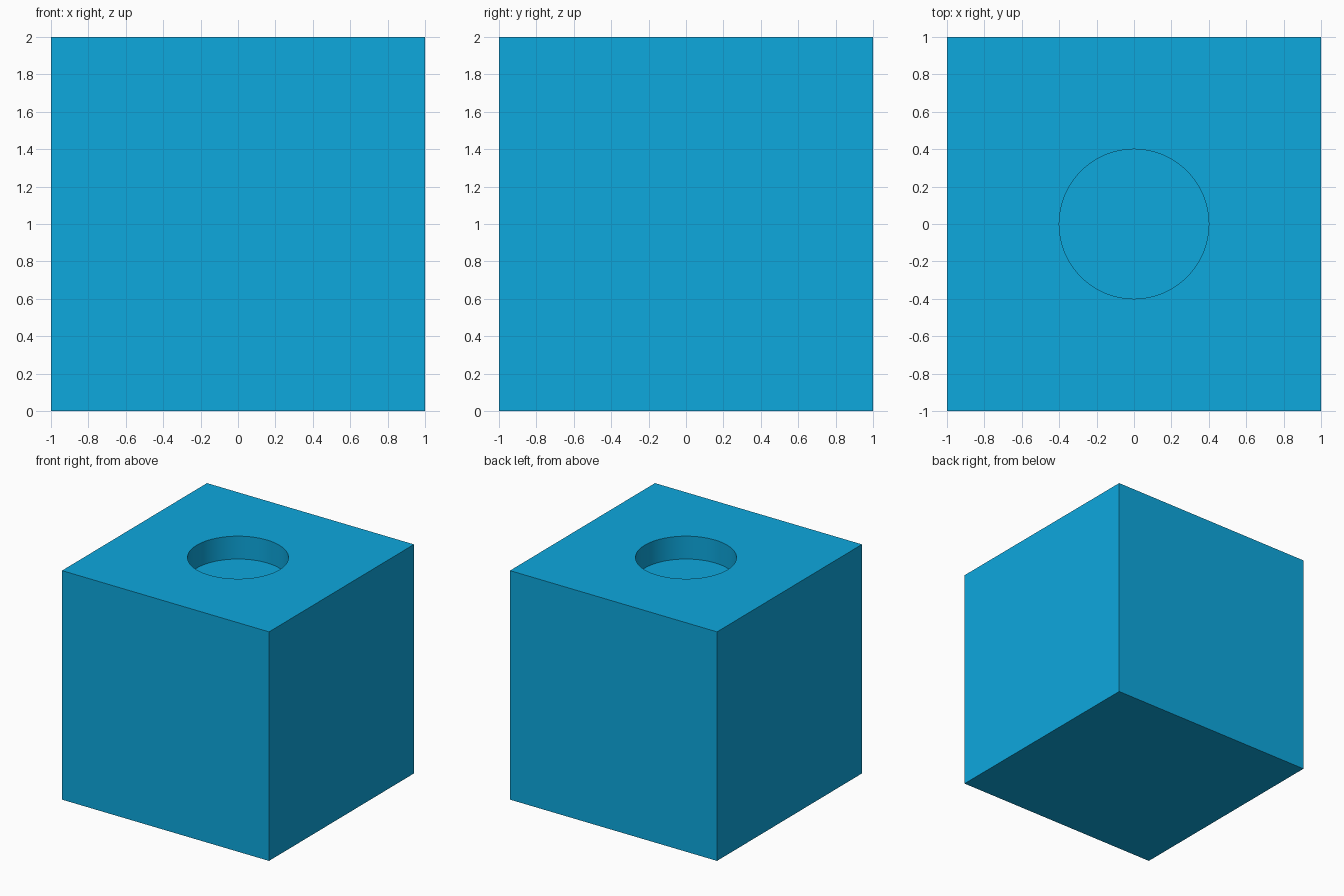
import bpy, math

if "Cube" in bpy.data.objects:
    bpy.data.objects.remove(bpy.data.objects["Cube"])

# Solid cube body standing on the ground
bpy.ops.mesh.primitive_cube_add(size=2, location=(0, 0, 1))
block = bpy.context.object
block.name = "block"

# Cutter for the shallow round recess in the top
RADIUS, DEPTH = 0.4, 0.2
bpy.ops.mesh.primitive_cylinder_add(vertices=64, radius=RADIUS, depth=2 * DEPTH,
                                    location=(0, 0, 2))
cutter = bpy.context.object
cutter.name = "recess_cutter"
cutter.hide_render = True
cutter.display_type = 'WIRE'

# Cut the recess
cut = block.modifiers.new("recess", 'BOOLEAN')
cut.operation = 'DIFFERENCE'
cut.solver = 'EXACT'
cut.object = cutter
bpy.context.view_layer.objects.active = block
cutter.select_set(False)
block.select_set(True)
bpy.ops.object.modifier_apply(modifier=cut.name)
bpy.data.objects.remove(cutter)

# Smooth recess wall, sharp edges elsewhere
bpy.ops.object.shade_smooth_by_angle(angle=math.radians(30))

# Blue finish
blue = bpy.data.materials.new("blue")
blue.diffuse_color = (0.004, 0.392, 0.73, 1)
blue.use_nodes = True
blue.node_tree.nodes["Principled BSDF"].inputs["Base Color"].default_value = blue.diffuse_color
block.data.materials.clear()
block.data.materials.append(blue)
